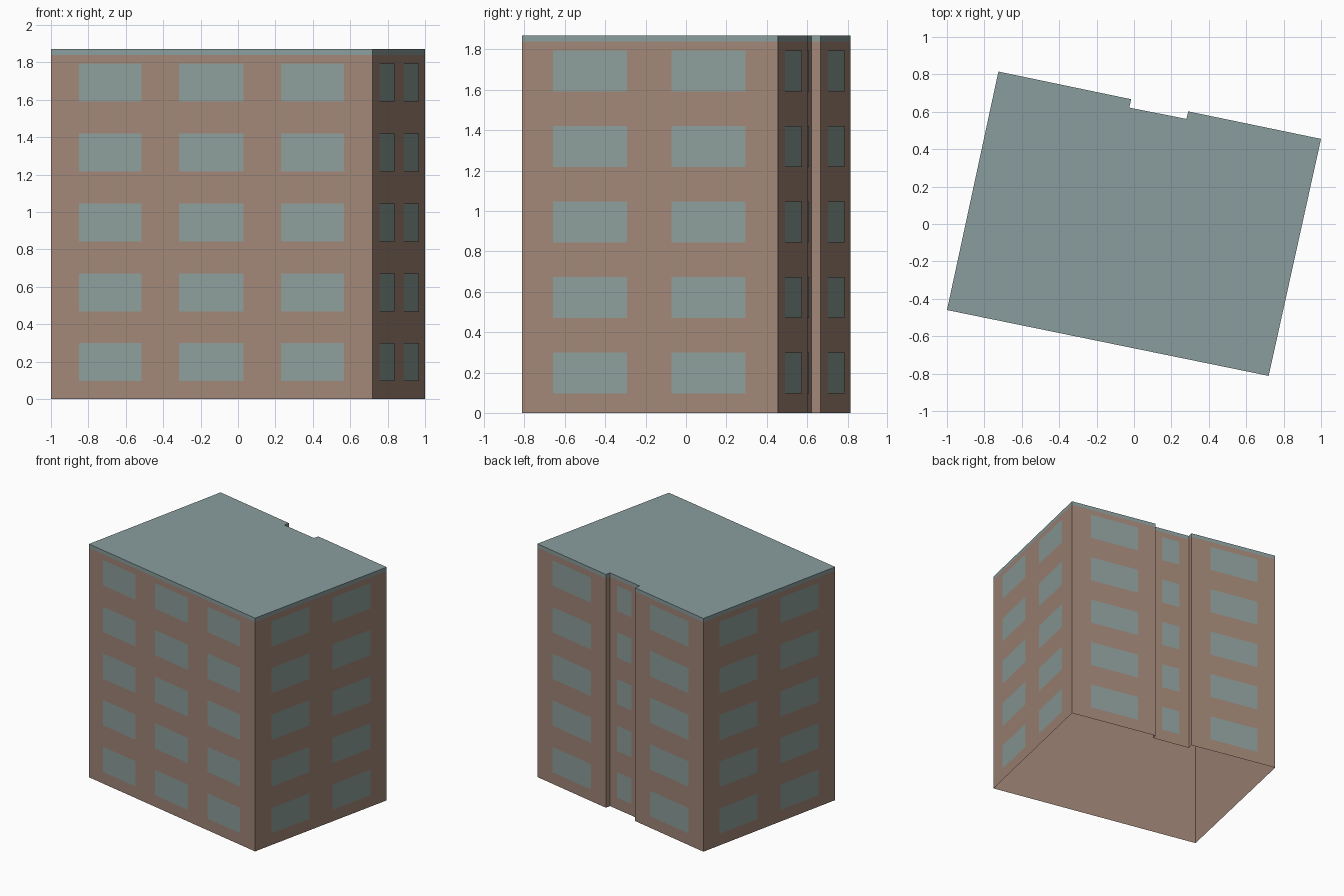
import bpy
import bmesh
from mathutils import Vector

cube = bpy.data.objects.get("Cube")
if cube:
    bpy.data.objects.remove(cube, do_unlink=True)

TOP, TRIM = 1.87, 1.84
FLOORS, FLOOR_STEP = 5, 0.374
SILL, WINDOW_HEIGHT = 0.095, 0.203
PLATE = 0.003


def material(name, rgb):
    mat = bpy.data.materials.new(name)
    mat.use_nodes = True
    color = (*rgb, 1.0)
    mat.diffuse_color = color
    mat.node_tree.nodes["Principled BSDF"].inputs["Base Color"].default_value = color
    return mat


wall_brown = material("wall brown", (0.36, 0.24, 0.185))
roof_grey = material("roof grey", (0.255, 0.335, 0.335))
window_grey = material("window grey green", (0.27, 0.345, 0.33))

# Footprint, counter-clockwise from the front left-hand corner, with a back recess
footprint = [Vector(p) for p in (
    (-1.0, -0.46), (0.72, -0.812), (1.0, 0.455), (0.29, 0.602),
    (0.28, 0.562), (-0.025, 0.622), (-0.015, 0.667), (-0.725, 0.815))]
edges = list(zip(footprint, footprint[1:] + footprint[:1]))


def at(p, z):
    return Vector((p.x, p.y, z))


def face(bm, points):
    return bm.faces.new([bm.verts.new(p) for p in points])


def finish(name, bm, mat):
    bmesh.ops.remove_doubles(bm, verts=bm.verts, dist=0.0005)
    mesh = bpy.data.meshes.new(name)
    bm.to_mesh(mesh)
    bm.free()
    mesh.materials.append(mat)
    obj = bpy.data.objects.new(name, mesh)
    bpy.context.scene.collection.objects.link(obj)
    return obj


def band(bm, low, high):
    for a, b in edges:
        face(bm, (at(a, low), at(b, low), at(b, high), at(a, high)))


# Outer walls, open underneath
bm = bmesh.new()
band(bm, 0.0, TRIM)
finish("walls", bm, wall_brown)

# Flat roof with its edge trim
bm = bmesh.new()
band(bm, TRIM, TOP)
face(bm, [at(p, TOP) for p in footprint])
finish("roof", bm, roof_grey)


# Window plates: edge index and the horizontal spans along that wall
def windows(name, edge, spans):
    a, b = edges[edge]
    along = b - a
    out = Vector((along.y, -along.x)).normalized() * PLATE
    bm = bmesh.new()
    for floor in range(FLOORS):
        low = SILL + floor * FLOOR_STEP
        high = low + WINDOW_HEIGHT
        for start, end in spans:
            p, q = a + along * start + out, a + along * end + out
            face(bm, (at(p, low), at(q, low), at(q, high), at(p, high)))
    finish(name, bm, window_grey)


side_spans = [(0.121, 0.41), (0.585, 0.874)]
windows("front_windows", 0, [(0.087, 0.282), (0.399, 0.599), (0.715, 0.912)])
windows("left_windows", 1, side_spans)
windows("back_left_windows", 2, [(0.225, 0.785)])
windows("recess_windows", 4, [(0.24, 0.74)])
windows("back_right_windows", 6, [(0.225, 0.785)])
windows("right_windows", 7, side_spans)
